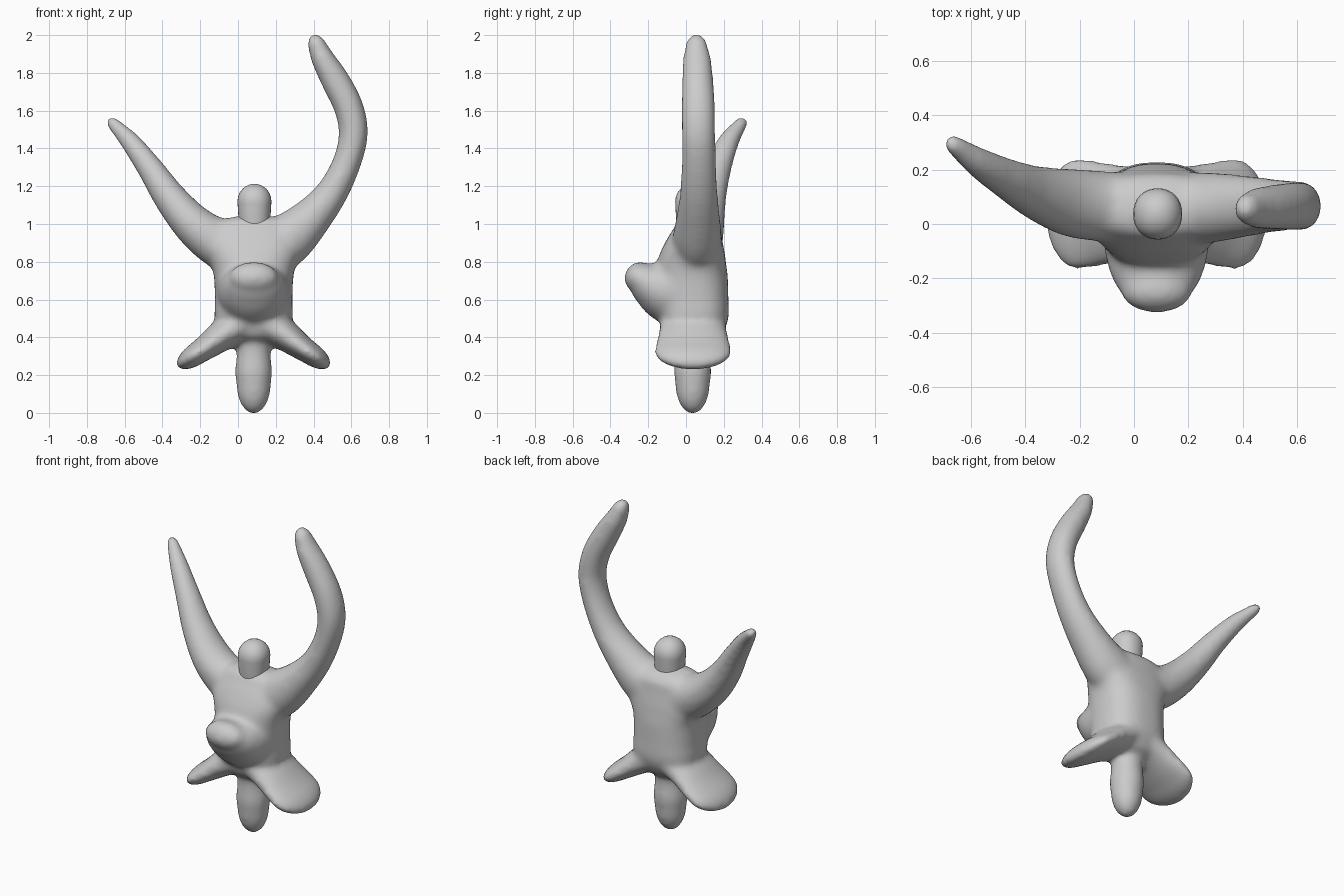
import bpy, bmesh
from math import sin, cos, pi
from mathutils import Vector

if "Cube" in bpy.data.objects:
    bpy.data.objects.remove(bpy.data.objects["Cube"])

MID = 0.083  # x of the body axis


def spline(keys, steps=6):
    """Catmull-Rom resampling of (x, y, z, ra, rb) keys."""
    k = [Vector(p) for p in keys]
    k = [2 * k[0] - k[1]] + k + [2 * k[-1] - k[-2]]
    out = []
    for i in range(1, len(k) - 2):
        a, b, c, d = k[i - 1:i + 3]
        for s in range(steps):
            t = s / steps
            out.append(0.5 * (2 * b + (c - a) * t + (2 * a - 5 * b + 4 * c - d) * t * t
                              + (3 * b - a - 3 * c + d) * t ** 3))
    return out + [k[-2]]


def loft(bm, keys, cap0, cap1, side=(0, 1, 0), power=1.0, n=32):
    """Closed tube; rb lies along side, ra across it; both ends are domed."""
    pts = spline(keys)
    cen = [Vector(p[:3]) for p in pts]
    rings = []
    last = len(pts) - 1
    t0 = (cen[1] - cen[0]).normalized()
    t1 = (cen[-1] - cen[-2]).normalized()
    angles = [i * pi / 12 for i in range(1, 6)]
    for a in reversed(angles):
        rings.append((cen[0] - t0 * cap0 * sin(a), t0, pts[0][3] * cos(a), pts[0][4] * cos(a)))
    for i, p in enumerate(pts):
        t = (cen[min(i + 1, last)] - cen[max(i - 1, 0)]).normalized()
        rings.append((cen[i], t, p[3], p[4]))
    for a in angles:
        rings.append((cen[-1] + t1 * cap1 * sin(a), t1, pts[-1][3] * cos(a), pts[-1][4] * cos(a)))

    def sp(v):
        return abs(v) ** power * (1 if v > 0 else -1)

    loops = []
    for c, t, ra, rb in rings:
        s = Vector(side)
        s = (s - t * s.dot(t)).normalized()
        u = s.cross(t)
        loops.append([bm.verts.new(c + u * ra * sp(cos(2 * pi * j / n)) + s * rb * sp(sin(2 * pi * j / n)))
                      for j in range(n)])
    for l0, l1 in zip(loops, loops[1:]):
        for j in range(n):
            bm.faces.new((l0[j], l0[(j + 1) % n], l1[(j + 1) % n], l1[j]))
    for loop, pos in ((loops[0], cen[0] - t0 * cap0), (loops[-1], cen[-1] + t1 * cap1)):
        tip = bm.verts.new(pos)
        for j in range(n):
            bm.faces.new((loop[j], loop[(j + 1) % n], tip))


def finish(bm, name):
    bmesh.ops.recalc_face_normals(bm, faces=bm.faces)
    me = bpy.data.meshes.new(name)
    bm.to_mesh(me)
    bm.free()
    me.shade_smooth()
    ob = bpy.data.objects.new(name, me)
    bpy.context.collection.objects.link(ob)
    return ob


body = bmesh.new()
# Torso
loft(body, [(MID, .035, .42, .15, .15), (MID, .04, .50, .205, .185), (MID, .035, .60, .205, .19),
            (MID, .03, .75, .215, .19), (MID, .045, .86, .255, .165), (MID, .065, .965, .23, .125)],
     .06, .08, power=.8)
# Belly bulge, pointing forward
loft(body, [(MID, .03, .65, .215, .21), (MID, -.06, .65, .205, .195), (MID, -.13, .66, .165, .185),
            (MID, -.20, .69, .12, .162), (MID, -.25, .72, .083, .13)], .05, .075, side=(1, 0, 0))
# Short left arm
loft(body, [(.0, .06, .87, .16, .13), (-.12, .065, .91, .13, .13), (-.24, .08, 1.0, .108, .125),
            (-.36, .115, 1.14, .088, .10), (-.465, .165, 1.295, .07, .077), (-.57, .225, 1.435, .054, .058),
            (-.65, .282, 1.52, .038, .04)], .05, .065)
# Long curved right arm
loft(body, [(.16, .06, .87, .16, .13), (.27, .06, .925, .14, .13), (.395, .065, 1.04, .107, .115),
            (.50, .068, 1.17, .085, .1), (.578, .068, 1.33, .076, .092), (.611, .066, 1.48, .078, .09),
            (.585, .065, 1.62, .079, .09), (.518, .062, 1.755, .077, .084), (.452, .058, 1.87, .064, .076),
            (.425, .056, 1.93, .053, .062)], .05, .083)
# Pair of flipper legs
for s in (-1, 1):
    loft(body, [(MID + s * .06, .037, .475, .1, .175), (MID + s * .16, .037, .415, .085, .185),
                (MID + s * .235, .037, .36, .07, .2), (MID + s * .29, .037, .322, .061, .208)],
         .04, .14)
# Tail
loft(body, [(MID, .035, .45, .095, .10), (MID, .035, .32, .09, .092), (MID, .035, .22, .099, .1),
            (MID, .035, .15, .092, .092)], .05, .158)

ob = finish(body, "body")
m = ob.modifiers.new("blend", 'REMESH')
m.mode = 'VOXEL'
m.voxel_size = .013
m.use_smooth_shade = True
m = ob.modifiers.new("soften", 'SMOOTH')
m.factor = .5
m.iterations = 26

# Head
head = bmesh.new()
loft(head, [(MID + .004, .037, .97, .08, .084), (MID + .004, .037, 1.04, .085, .09),
            (MID + .004, .037, 1.12, .09, .094)], .05, .093, power=.93)
finish(head, "head")
